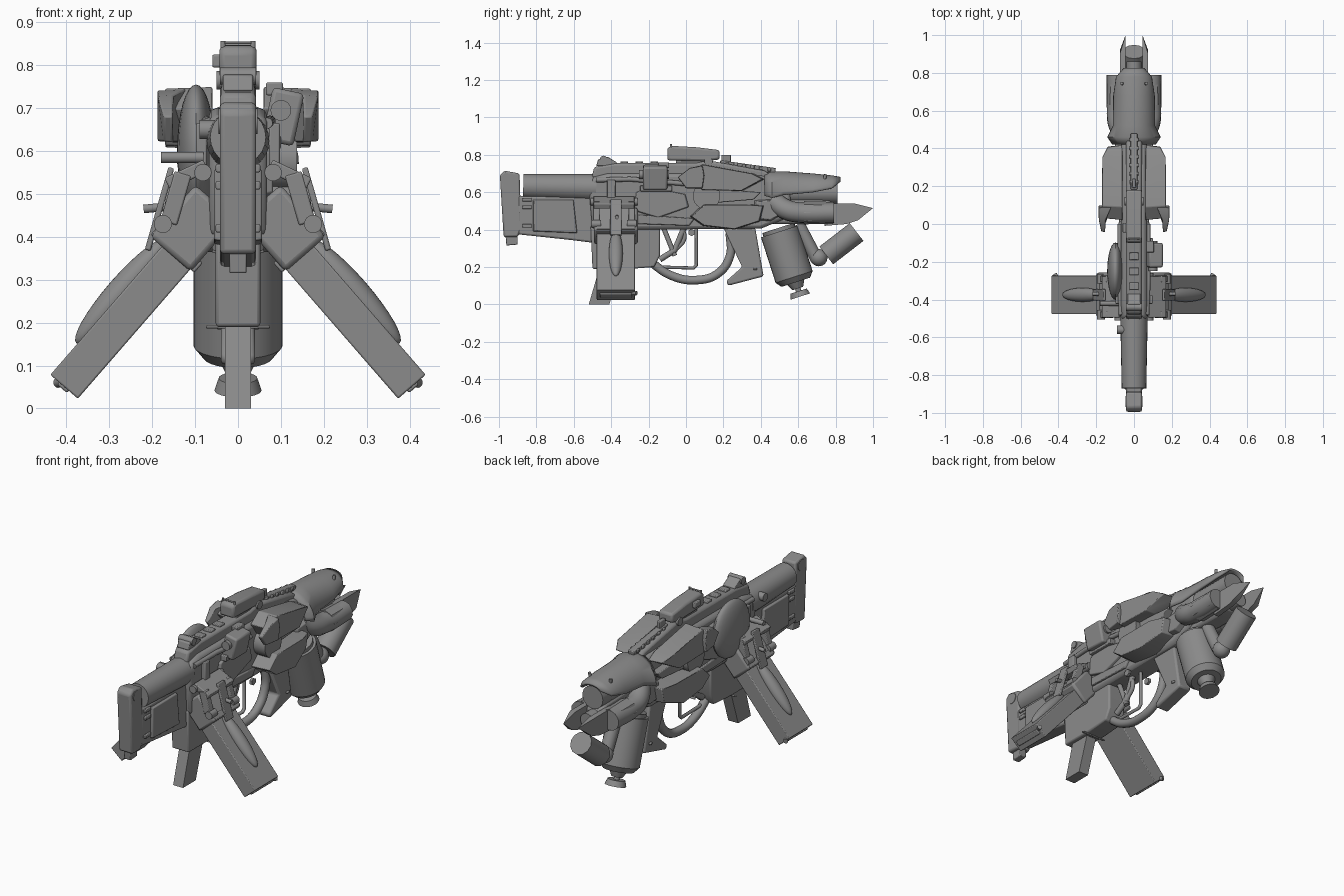
import bpy, bmesh, math
from mathutils import Vector, Matrix

if "Cube" in bpy.data.objects:
    bpy.data.objects.remove(bpy.data.objects["Cube"])

metal = bpy.data.materials.new("dark_metal")
metal.diffuse_color = (.26, .26, .26, 1)
metal.use_nodes = True
metal.node_tree.nodes["Principled BSDF"].inputs["Base Color"].default_value = metal.diffuse_color


def link(name, data):
    data.materials.append(metal)
    ob = bpy.data.objects.new(name, data)
    bpy.context.collection.objects.link(ob)
    return ob


def finish(name, bm, bevel=0.0):
    bmesh.ops.recalc_face_normals(bm, faces=bm.faces)
    me = bpy.data.meshes.new(name)
    bm.to_mesh(me)
    bm.free()
    me.shade_smooth()
    me.set_sharp_from_angle(angle=math.radians(32))
    ob = link(name, me)
    if bevel:
        m = ob.modifiers.new("bevel", 'BEVEL')
        m.width, m.segments = bevel, 2
    return ob


def prism(name, pts, x0, x1, taper=1.0, bevel=0.004):
    """Side profile (y, z) run from x0 to x1; the x1 end is scaled by taper."""
    bm = bmesh.new()
    cy = sum(p[0] for p in pts) / len(pts)
    cz = sum(p[1] for p in pts) / len(pts)
    a = [bm.verts.new((x0, y, z)) for y, z in pts]
    b = [bm.verts.new((x1, cy + (y - cy) * taper, cz + (z - cz) * taper)) for y, z in pts]
    bm.faces.new(a)
    bm.faces.new(b)
    for i in range(len(pts)):
        j = (i + 1) % len(pts)
        bm.faces.new((a[i], a[j], b[j], b[i]))
    return finish(name, bm, bevel)


def box(name, c, size, tilt=0, bevel=0.004, axis='Y'):
    bm = bmesh.new()
    m = Matrix.Translation(c) @ Matrix.Rotation(math.radians(tilt), 4, axis) @ Matrix.Diagonal((*size, 1))
    bmesh.ops.create_cube(bm, size=1, matrix=m)
    return finish(name, bm, bevel)


def cyl(name, p0, p1, r0, r1=None, n=24):
    p0, p1 = Vector(p0), Vector(p1)
    d = p1 - p0
    m = Matrix.Translation((p0 + p1) / 2) @ d.to_track_quat('Z', 'Y').to_matrix().to_4x4()
    bm = bmesh.new()
    bmesh.ops.create_cone(bm, cap_ends=True, segments=n, radius1=r0, radius2=r0 if r1 is None else r1,
                          depth=d.length, matrix=m)
    return finish(name, bm)


def ball(name, c, r, tilt=0):
    bm = bmesh.new()
    m = Matrix.Translation(c) @ Matrix.Rotation(math.radians(tilt), 4, 'Y') @ Matrix.Diagonal((*r, 1))
    bmesh.ops.create_uvsphere(bm, u_segments=28, v_segments=16, radius=1, matrix=m)
    return finish(name, bm)


def pipe(name, pts, r, smooth=True):
    cu = bpy.data.curves.new(name, 'CURVE')
    cu.dimensions, cu.bevel_depth, cu.use_fill_caps, cu.bevel_resolution = '3D', r, True, 4
    sp = cu.splines.new('BEZIER' if smooth else 'POLY')
    if smooth:
        sp.bezier_points.add(len(pts) - 1)
        for b, p in zip(sp.bezier_points, pts):
            b.co, b.handle_left_type, b.handle_right_type = p, 'AUTO', 'AUTO'
    else:
        sp.points.add(len(pts) - 1)
        for b, p in zip(sp.points, pts):
            b.co = (*p, 1)
    return link(name, cu)


# --- Stock and butt plate
prism("stock_panel", [(-.9, .58), (-.5, .58), (-.5, .33), (-.62, .345), (-.9, .375)], -.042, .042, bevel=.01)
cyl("stock_tube", (0, -.87, .632), (0, -.48, .624), .065, .073)
for s in (-1, 1):
    prism("stock_inset", [(-.82, .56), (-.6, .56), (-.58, .38), (-.82, .39)], s * .035, s * .056, .96)
    for z in (.56, .52, .42):
        box("stock_clip", (s * .042, -.85, z), (.02, .05, .02))
prism("butt_plate", [(-.995, .69), (-.97, .715), (-.89, .70), (-.88, .40), (-.9, .36), (-.975, .36)], -.042, .042, bevel=.01)
prism("butt_toe", [(-.965, .37), (-.9, .37), (-.9, .32), (-.96, .315)], -.02, .02)
cyl("butt_pivot", (-.045, -.94, .67), (.045, -.94, .67), .03)
cyl("stock_knob", (-.09, -.56, .65), (-.05, -.56, .65), .022)

# --- Receiver and body
prism("receiver", [(-.5, .40), (-.52, .62), (-.5, .68), (-.42, .70), (.1, .70), (.4, .69), (.56, .64),
                   (.56, .47), (.4, .405), (-.2, .40)], -.068, .068, bevel=.018)
prism("receiver_top", [(-.51, .66), (-.49, .735), (-.38, .755), (.05, .755), (.12, .77), (.42, .715), (.5, .66)],
      -.042, .042, bevel=.012)
prism("rear_sight_block", [(-.48, .74), (-.47, .775), (-.42, .79), (-.37, .76), (-.37, .74)], -.035, .035)
cyl("rear_knob", (-.042, -.44, .775), (.042, -.44, .775), .02)
for y in (-.33, -.25, -.17):
    box("top_cap", (0, y, .757), (.05, .04, .016))
prism("magazine_well", [(-.51, .42), (-.5, .19), (-.3, .19), (-.17, .20), (-.14, .26), (-.14, .42)], -.052, .052, bevel=.008)
prism("centre_magazine", [(-.52, 0), (-.41, 0), (-.33, .24), (-.45, .24)], -.03, .03, bevel=0)
box("well_pin", (0, -.33, .19), (.15, .012, .008))
for s in (-1, 1):
    prism("side_rib", [(-.27, .6), (-.2, .63), (0, .59), (.02, .52), (-.15, .46), (-.28, .5)], s * .06, s * .082, .93)
    prism("lower_rib", [(-.26, .48), (.05, .46), (.02, .42), (-.26, .43)], s * .06, s * .08, .95)
    pipe("side_rail", [(s * .068, -.48, .665), (s * .075, -.3, .67), (s * .075, 0, .645)], .013, False)
    cyl("side_hub", (s * .06, .11, .58), (s * .138, .11, .58), .073)
    cyl("body_bolt", (s * .06, .03, .385), (s * .075, .03, .385), .02, n=6)

# --- Armour plates either side, their forward corners cut in
upper = [(.02, .70), (.09, .75), (.36, .70), (.42, .67), (.3, .605), (.08, .61)]
lower = [(.02, .47), (.09, .535), (.33, .535), (.42, .53), (.4, .445), (.26, .40), (.09, .42)]
for s in (-1, 1):
    for name, pts in (("upper_armour", upper), ("lower_armour", lower)):
        plate = prism(name, pts, s * .06, s * .17, .95)
        for v in plate.data.vertices:
            if v.co.y > .37 and abs(v.co.x) > .1:
                v.co.x = s * .14
    # outer horn narrowing towards the rear
    horn = prism("armour_horn", [(-.045, .68), (.02, .73), (.09, .745), (.1, .69), (.09, .62), (.0, .62)],
                 s * .12, s * .188, .95)
    for v in horn.data.vertices:
        if v.co.y < .02:
            v.co.x = s * (.165 + .3 * (abs(v.co.x) - .16))
    prism("armour_strut", [(.12, .54), (.36, .56), (.4, .6), (.12, .62)], s * .06, s * .11)

# --- Side magazines, sockets and brackets
for s in (-1, 1):
    t = -41 * s
    box("side_magazine", (s * .266, -.375, .211), (.085, .205, .425), t, .004)
    ball("magazine_bulge", (s * .272, -.375, .273), (.033, .037, .16), t)
    box("magazine_foot", (s * .405, -.375, .052), (.03, .17, .016), t)
    cyl("foot_pin", (s * .40, -.30, .065), (s * .42, -.265, .06), .012)
    box("socket", (s * .105, -.375, .42), (.125, .235, .16), t, .012)
    box("socket_lip", (s * .143, -.375, .372), (.135, .21, .03), t)
    box("bracket_strap", (s * .183, -.375, .465), (.014, .06, .2), -16 * s)
    box("bracket_frame", (s * .12, -.385, .545), (.10, .22, .03), 25 * s)
    for y in (-.48, -.29):
        box("bracket_post", (s * .145, y, .49), (.04, .035, .12), -16 * s)
        cyl("bracket_bolt", (s * .175, y - .025, .43), (s * .175, y + .025, .43), .021)
        cyl("upper_bolt", (s * .082, y - .03, .55), (s * .082, y + .03, .55), .02)
    box("bracket_riser", (s * .085, -.40, .6), (.025, .045, .13))
    cyl("bracket_pin", (s * .17, -.37, .47), (s * .22, -.37, .465), .01)
cyl("bracket_lever", (-.08, -.42, .585), (-.18, -.42, .585), .013)

# --- Left dish and right sensor box
ball("side_dish", (-.098, -.25, .6), (.044, .152, .155))
cyl("dish_mount", (-.06, -.25, .6), (-.09, -.25, .6), .08)
box("sensor_box", (.105, -.165, .68), (.075, .13, .125), 12, .01)
cyl("sensor_lens", (.1, -.25, .695), (.1, -.09, .695), .024)
box("sensor_base", (.075, -.16, .62), (.05, .17, .03))
box("sensor_clip", (.085, -.12, .745), (.04, .06, .03))

# --- Scope
prism("scope", [(-.1, .77), (-.1, .835), (-.08, .848), (.06, .84), (.18, .825), (.18, .775), (.1, .765)],
      -.043, .043, bevel=.012)
prism("scope_mount", [(-.06, .73), (-.05, .78), (.12, .78), (.15, .73)], -.03, .03)
for x in (-.035, .035):
    cyl("scope_stud", (x, -.08, .84), (x, -.08, .857), .006)
box("scope_bar", (0, -.08, .852), (.08, .01, .006))
box("scope_dial", (-.05, -.02, .81), (.02, .05, .03))
cyl("scope_ring", (.05, .12, .765), (-.05, .12, .765), .022)

# --- Top rail with teeth
box("top_rail", (0, .33, .735), (.035, .3, .03), -8, axis='X')
for i in range(6):
    box("rail_tooth", (0, .22 + i * .045, .752 - i * .006), (.05, .02, .02))
box("front_sight", (0, .215, .775), (.02, .05, .05))

# --- Hood over the barrels, lofted from arcs (y, half width, top, side)
bm = bmesh.new()
rows = []
for y, w, top, side in ((.42, .115, .70, .58), (.46, .142, .71, .57), (.52, .112, .712, .585), (.68, .11, .7, .60),
                        (.78, .095, .69, .62), (.825, .055, .682, .655)):
    rows.append([bm.verts.new((w * math.cos(a), y, side + (top - side) * math.sin(a)))
                 for a in (math.pi * i / 20 for i in range(21))])
for a, b in zip(rows, rows[1:]):
    for i in range(20):
        bm.faces.new((a[i], a[i + 1], b[i + 1], b[i]))
hood = finish("barrel_hood", bm)
hood.modifiers.new("thickness", 'SOLIDIFY').thickness = .012
for s in (-1, 1):
    cyl("hood_pin", (s * .06, .74, .66), (s * .065, .745, .695), .008)

# --- Barrels, side tubes and muzzle blades
cyl("upper_barrel", (0, .5, .60), (0, .81, .60), .062)
prism("under_barrel", [(.4, .43), (.42, .57), (.76, .56), (.8, .53), (.8, .45), (.74, .43)], -.05, .05, bevel=.015)
cyl("lower_barrel", (0, .7, .49), (0, .86, .49), .04)
blade = [(.74, .54), (.9, .54), (1.0, .515), (.92, .45), (.86, .43), (.74, .42)]
for s in (-1, 1):
    pipe("side_tube", [(s * .05, .47, .55), (s * .085, .54, .505), (s * .09, .62, .49), (s * .09, .79, .49)], .055)
    cyl("side_tube_sleeve", (s * .083, .63, .49), (s * .083, .785, .49), .062, .058, 8)
    # blade leaning in to a needle tip
    edge = prism("muzzle_blade", blade, s * .045, s * .075, 1, 0)
    for v in edge.data.vertices:
        if v.co.y > .95:
            v.co.x = s * .045
    prism("nose_cheek", [(.36, .56), (.52, .57), (.56, .5), (.45, .44), (.36, .45)], s * .05, s * .1, .8)

# --- Canister with valve, link and small forward cylinder
d = Vector((0, .085, -.265)).normalized()
top = Vector((0, .5, .39))
cyl("canister", top, top + d * .255, .104, n=28)
cyl("canister_shoulder", top + d * .255, top + d * .285, .104, .08, n=28)
cyl("canister_neck", top + d * .28, top + d * .32, .05, .03)
cyl("valve_stem", top + d * .3, top + d * .36, .015)
cyl("valve_handle", top + d * .335, top + d * .365, .045, .055)
cyl("canister_band", top + d * .02, top - d * .02, .09)
cyl("link_tube", (0, .6, .43), (0, .7, .24), .034)
ball("link_joint", (0, .71, .25), (.046, .046, .046))
cyl("forward_cylinder", (0, .75, .262), (0, .912, .387), .06, n=12)

# --- Grip, trigger and guards
prism("fore_grip", [(.2, .41), (.37, .41), (.415, .15), (.225, .1), (.215, .125), (.3, .2)], -.04, .04, bevel=.01)
box("grip_pin", (0, .37, .19), (.1, .02, .012))
pipe("main_guard", [(0, -.2, .235), (0, -.08, .155), (0, .05, .13), (0, .17, .165), (0, .235, .26), (0, .235, .38)], .023)
pipe("inner_guard", [(0, .055, .42), (0, .055, .21), (0, .04, .195), (0, -.16, .2)], .009, False)
pipe("trigger", [(0, -.02, .41), (0, -.01, .35), (0, -.06, .29)], .012)
pipe("frame_strut", [(0, -.14, .24), (0, -.06, .29), (0, -.01, .41)], .016, False)
pipe("rear_strut", [(0, -.12, .41), (0, -.06, .26)], .013, False)
